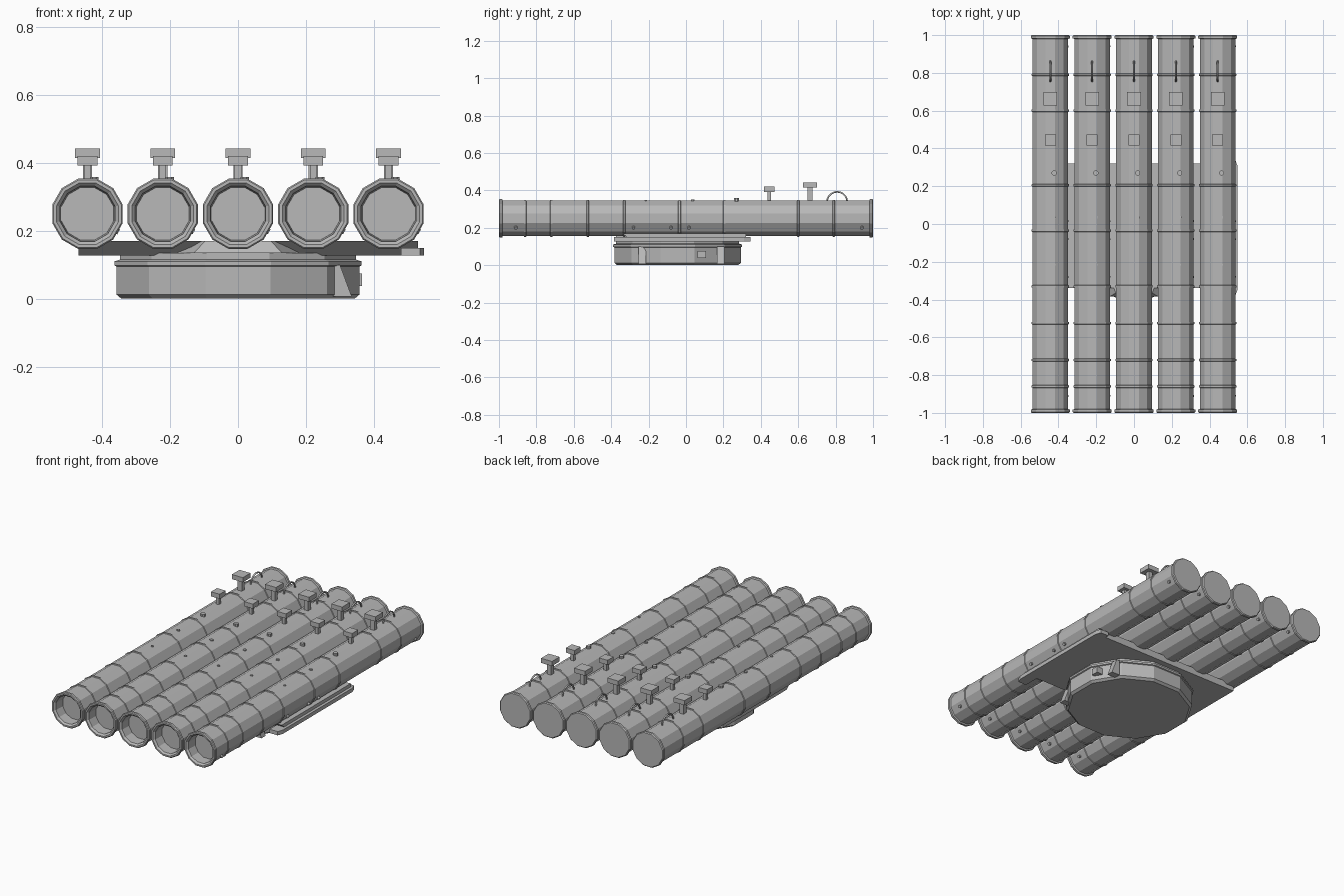
import bpy, bmesh, math
from mathutils import Matrix, Vector

if "Cube" in bpy.data.objects:
    bpy.data.objects.remove(bpy.data.objects["Cube"], do_unlink=True)

grey = bpy.data.materials.new("painted_steel_grey")
grey.use_nodes = True
grey.diffuse_color = (0.48, 0.48, 0.48, 1)
grey.node_tree.nodes["Principled BSDF"].inputs["Base Color"].default_value = grey.diffuse_color


def finish(name, bm, location=(0, 0, 0)):
    bmesh.ops.recalc_face_normals(bm, faces=bm.faces)
    mesh = bpy.data.meshes.new(name)
    bm.to_mesh(mesh)
    bm.free()
    mesh.materials.append(grey)
    ob = bpy.data.objects.new(name, mesh)
    ob.location = location
    bpy.context.collection.objects.link(ob)
    return ob


def lathe(bm, profile, sides, matrix):
    """Closed solid of revolution from (radius, height) pairs, a flat facing each axis."""
    rings = []
    for r, h in profile:
        angles = [(i + 0.5) * math.tau / sides for i in range(sides)]
        rings.append([bm.verts.new(matrix @ Vector((r * math.cos(a), r * math.sin(a), h)))
                      for a in angles])
    for a, b in zip(rings, rings[1:]):
        for i in range(sides):
            j = (i + 1) % sides
            bm.faces.new((a[i], a[j], b[j], b[i]))
    bm.faces.new(rings[0])
    bm.faces.new(rings[-1])


def box(bm, centre, size):
    bmesh.ops.create_cube(bm, size=1, matrix=Matrix.Translation(centre) @ Matrix.Diagonal((*size, 1)))


def prism(bm, outline, axis, start, end):
    """Extrude a 2D outline along x, y or z."""
    def point(p, d):
        q = list(p)
        q.insert("xyz".index(axis), d)
        return bm.verts.new(q)
    a, b = [[point(p, d) for p in outline] for d in (start, end)]
    bm.faces.new(a)
    bm.faces.new(b)
    for i in range(len(a)):
        j = (i + 1) % len(a)
        bm.faces.new((a[i], a[j], b[j], b[i]))


along_y = Matrix.Rotation(-math.pi / 2, 4, "X")
BODY, BAND, FLANGE, BORE = 0.098, 0.102, 0.107, 0.084
bands = (-0.86, -0.72, -0.525, -0.33, -0.035, 0.205, 0.6, 0.79)


def make_tube(name, location):
    # Barrel with a recessed muzzle, clamp bands and end flanges
    profile = [(BORE - 0.004, -0.93), (BORE, -0.99), (BORE + 0.01, -1), (FLANGE - 0.004, -1),
               (FLANGE, -0.995), (FLANGE, -0.983), (BODY, -0.98)]
    for y in bands:
        profile += [(BODY, y - 0.007), (BAND, y - 0.005), (BAND, y + 0.005), (BODY, y + 0.007)]
    profile += [(BODY, 0.98), (FLANGE, 0.983), (FLANGE, 0.995), (FLANGE - 0.005, 1)]
    bm = bmesh.new()
    lathe(bm, profile, 12, along_y)
    finish(name + "_barrel", bm, location)

    # Two square-topped sight posts
    bm = bmesh.new()
    for y, top, width, post in ((0.445, 0.17, 0.058, 0.02), (0.663, 0.192, 0.073, 0.027)):
        box(bm, (0, y, top - 0.014), (width, width, 0.028))
        box(bm, (0, y, (top + 0.06) / 2), (post, post, top - 0.08))
    finish(name + "_posts", bm, location)

    # Valve caps on top, rivets low on the left side
    bm = bmesh.new()
    for y, r, top in ((0.27, 0.014, 0.108), (0.035, 0.01, 0.1), (-0.215, 0.008, 0.099)):
        lathe(bm, [(r, 0.08), (r, top)], 8, Matrix.Translation((0.02, y, 0)))
    outward = Matrix.Rotation(math.radians(120), 4, "Y")
    for y in (-0.91, -0.28, -0.08, 0.015, 0.94):
        lathe(bm, [(0.009, 0.085), (0.009, 0.106)], 8, Matrix.Translation((0, y, 0)) @ outward)
    finish(name + "_caps", bm, location)

    # Arched lifting handle
    curve = bpy.data.curves.new(name + "_handle", "CURVE")
    curve.dimensions = "3D"
    curve.bevel_depth = 0.005
    curve.bevel_resolution = 1
    curve.use_fill_caps = True
    spline = curve.splines.new("POLY")
    spline.points.add(10)
    for i, p in enumerate(spline.points):
        a = math.pi * i / 10
        p.co = (0, 0.808 + 0.054 * math.cos(a), 0.088 + 0.054 * math.sin(a), 1)
    curve.materials.append(grey)
    handle = bpy.data.objects.new(name + "_handle", curve)
    handle.location = location
    bpy.context.collection.objects.link(handle)


for n in range(5):
    make_tube("tube_%d" % (n + 1), ((n - 2) * 0.2215, 0, 0.25))

# Round turntable with lower chamfer, upper lip and neck
bm = bmesh.new()
lathe(bm, [(0.355, 0), (0.37, 0.012), (0.37, 0.095), (0.377, 0.098), (0.377, 0.11),
           (0.36, 0.115), (0.36, 0.135)], 12, Matrix.Diagonal((1, 0.945, 1, 1)))
finish("turntable", bm, (0, -0.045, 0))

# Support deck, undercut along the front
bm = bmesh.new()
prism(bm, [(-0.34, 0.17), (0.32, 0.17), (0.32, 0.128), (-0.29, 0.128)], "x", -0.47, 0.53)
finish("deck", bm)

# Tapered nose in front of the deck
bm = bmesh.new()
rear = [(-0.19, -0.28), (0.19, -0.28)]
prism(bm, rear + [(0.13, -0.385), (-0.13, -0.385)], "z", 0.135, 0.17)
for v in bm.verts:
    if v.co.z > 0.15:
        v.co.x *= 0.74
        v.co.y += 0.02
finish("deck_nose", bm)

# Running board on the left edge
bm = bmesh.new()
prism(bm, [(0.48, -0.385), (0.535, -0.385), (0.547, -0.35), (0.547, 0.31), (0.535, 0.345),
           (0.48, 0.345)], "z", 0.127, 0.15)
finish("running_board", bm)

# Control box and ribs on the side of the turntable
bm = bmesh.new()
box(bm, (0.345, 0.085, 0.056), (0.04, 0.045, 0.038))
finish("control_box", bm)
bm = bmesh.new()
for y in (-0.235, 0.185):
    prism(bm, [(0.28, 0.1), (0.30, 0.1), (0.335, 0.006), (0.28, 0.006)], "y", y - 0.02, y + 0.02)
finish("turntable_ribs", bm)
